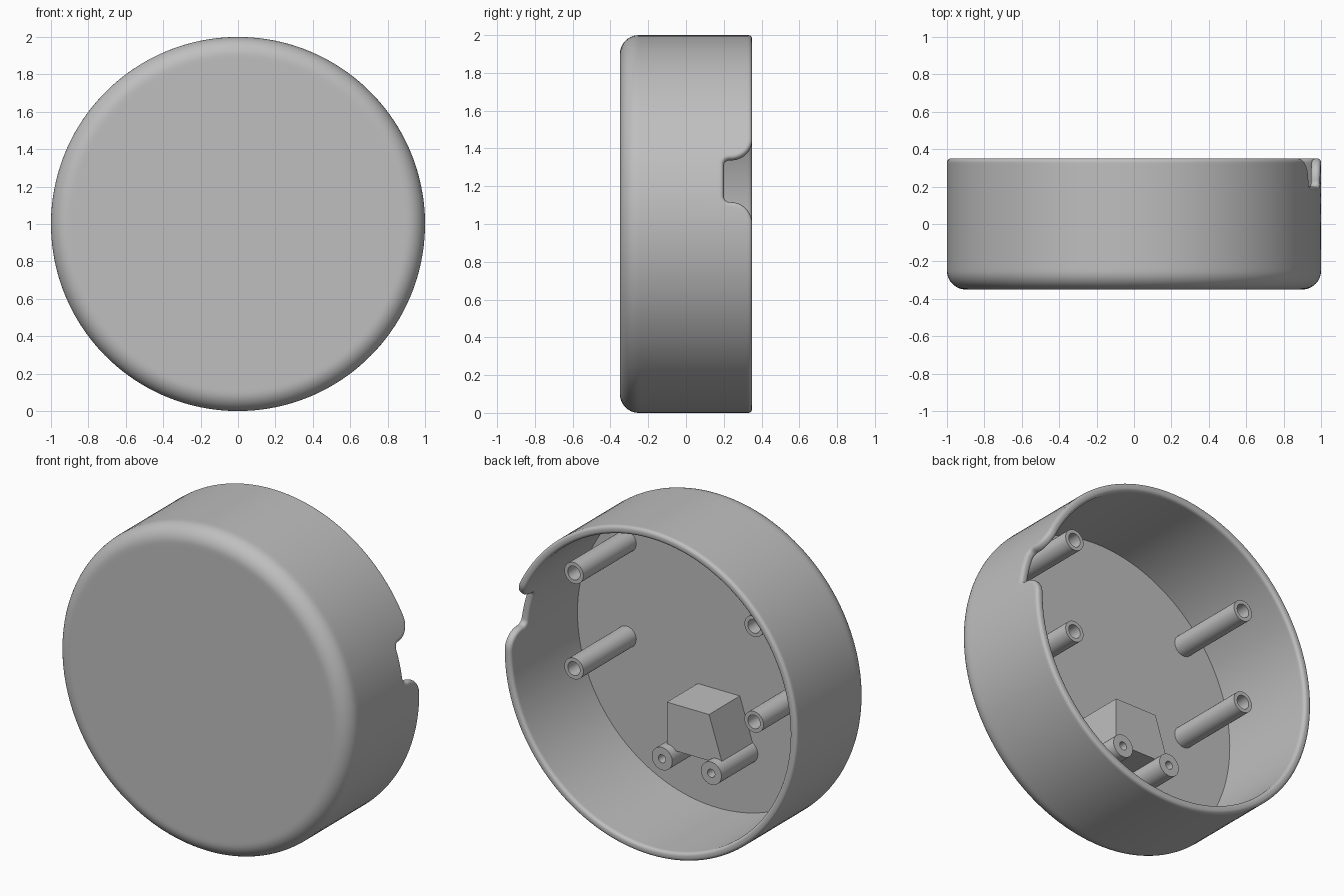
import bpy, bmesh
from math import sin, cos, pi, radians, hypot

cube = bpy.data.objects.get("Cube")
if cube:
    bpy.data.objects.remove(cube)

grey = bpy.data.materials.new("plain_grey")
grey.use_nodes = True
colour = (0.52, 0.52, 0.52, 1)
grey.diffuse_color = colour
grey.node_tree.nodes["Principled BSDF"].inputs["Base Color"].default_value = colour


def loft(name, rows, smooth=True):
    """Join closed rings of points with quads and cap both ends."""
    bm = bmesh.new()
    rings = [[bm.verts.new(p) for p in row] for row in rows]
    for a, b in zip(rings, rings[1:]):
        for i in range(len(a)):
            j = (i + 1) % len(a)
            bm.faces.new((a[i], a[j], b[j], b[i]))
    bm.faces.new(rings[0])
    bm.faces.new(rings[-1])
    bmesh.ops.recalc_face_normals(bm, faces=bm.faces)
    mesh = bpy.data.meshes.new(name)
    bm.to_mesh(mesh)
    bm.free()
    mesh.materials.append(grey)
    obj = bpy.data.objects.new(name, mesh)
    bpy.context.collection.objects.link(obj)
    if smooth:
        bpy.ops.object.select_all(action='DESELECT')
        obj.select_set(True)
        bpy.context.view_layer.objects.active = obj
        bpy.ops.object.shade_smooth_by_angle(angle=radians(35))
    return obj


def polar(r, angle, y):
    return (r * cos(angle), y, 1 + r * sin(angle))


# Rim line as (angle, y): half of the cable notch, mirrored, then the long way round
NOTCH_ANGLE = 0.237
half = [(0.0, 0.2), (0.04, 0.2)]
for i in range(7):
    a = pi / 2 * i / 6
    half.append((0.085 + 0.03 * sin(a), 0.23 - 0.03 * cos(a)))
for i in range(13):
    a = pi / 2 * i / 12
    half.append((0.227 - 0.112 * cos(a), 0.236 + 0.114 * sin(a)))
notch = [(-d, y) for d, y in reversed(half[1:])] + half
end = half[-1][0]
STEPS = 140
around = [(end + (2 * pi - 2 * end) * i / STEPS, 0.35) for i in range(1, STEPS)]
path = [(NOTCH_ANGLE + d * 1.03, y) for d, y in notch]
path += [(NOTCH_ANGLE + d, y) for d, y in around]

# Direction out of the rim at each point, so the rim rounding follows the notch
normals = []
for i in range(len(path)):
    (a0, y0), (a1, y1) = path[i - 1], path[(i + 1) % len(path)]
    da, dy = (a1 - a0 + pi) % (2 * pi) - pi, y1 - y0
    length = hypot(da, dy)
    normals.append((-dy / length, da / length))


def flat_ring(r, y):
    return [polar(r, a, y) for a, _ in path]


def rim_ring(r, depth):
    return [polar(r, a - n[0] * depth, y - n[1] * depth)
            for (a, y), n in zip(path, normals)]


# Round cup: front face, rounded front edge, wall, rounded rim, inner wall, floor
rows = [flat_ring(0.88, -0.35)]
for i in range(11):
    a = pi / 2 * i / 10
    rows.append(flat_ring(0.9 + 0.1 * sin(a), -0.25 - 0.1 * cos(a)))
rows.append(flat_ring(1, -0.23))
ROUND = 0.02
rows.append(rim_ring(1, ROUND + 0.01))
arc = [pi / 2 * i / 5 for i in range(6)]
rows += [rim_ring(1 - ROUND + ROUND * cos(a), ROUND - ROUND * sin(a)) for a in arc]
rows += [rim_ring(0.95 + ROUND - ROUND * sin(a), ROUND - ROUND * cos(a)) for a in arc]
rows.append(rim_ring(0.95, ROUND + 0.01))
rows.append(flat_ring(0.95, -0.3))
loft("round_housing", rows)


# Hollow screw posts standing on the inner floor
def post(name, x, z, top, radius, hole, hole_end):
    profile = [(radius, -0.31), (radius, top), (hole, top), (hole, hole_end)]
    turn = [2 * pi * i / 32 for i in range(32)]
    loft(name, [[(x + r * cos(a), y, z + r * sin(a)) for a in turn]
                for r, y in profile])


for side, x in (("left", 0.614), ("right", -0.614)):
    for level, z in (("upper", 1.528), ("lower", 0.939)):
        post(f"{level}_{side}_post", x, z, 0.215, 0.065, 0.042, -0.25)
for side, x in (("left", 0.125), ("right", -0.21)):
    post(f"short_{side}_post", x, 0.453, 0.055, 0.07, 0.025, -0.25)

# Support block resting on the two short posts
outline = [(0.13, 0.78), (-0.157, 0.78), (-0.25, 0.495), (0.13, 0.495)]
loft("support_block", [[(x, y, z) for x, z in outline] for y in (-0.31, 0.0)], False)
